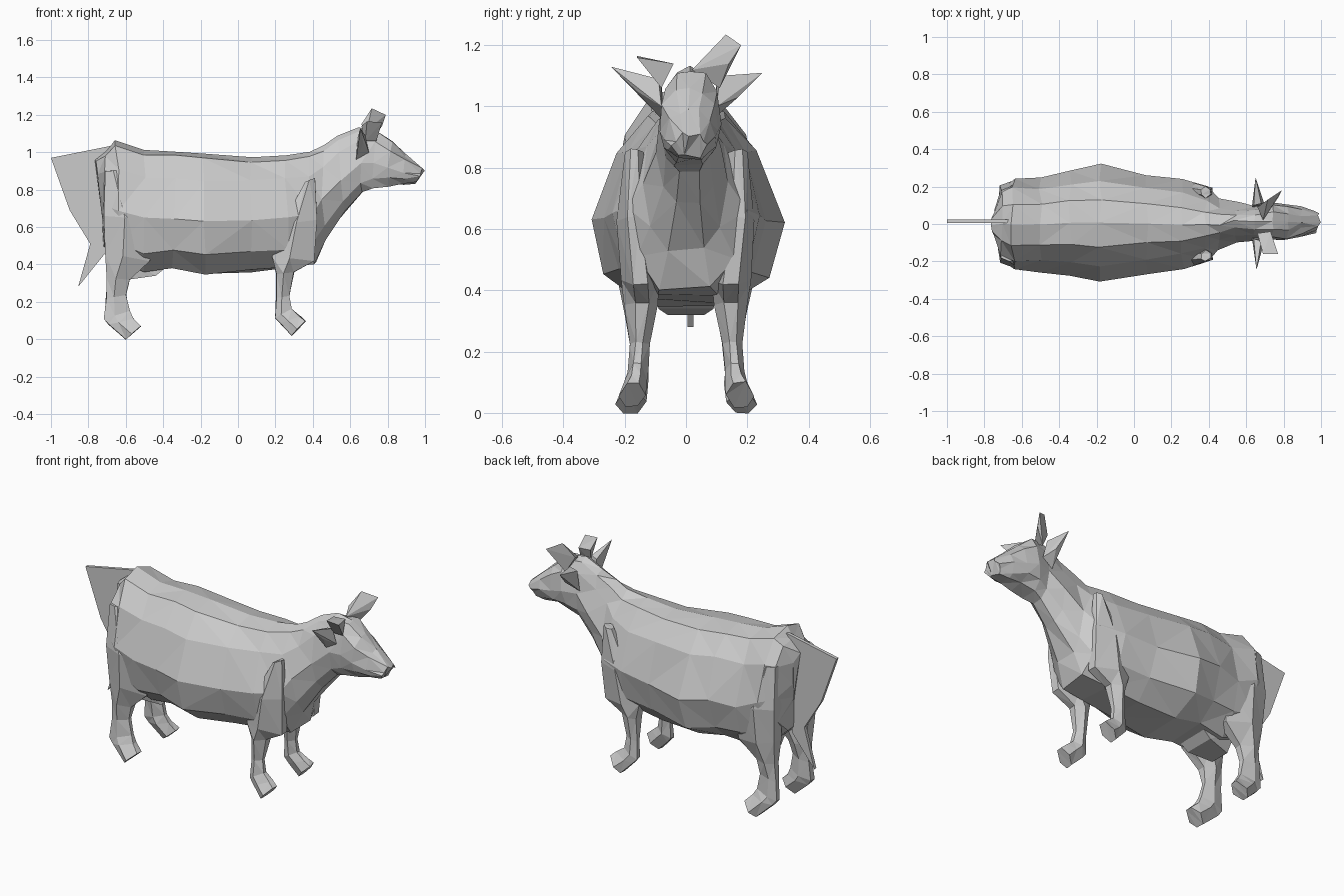
import bpy, bmesh, random
from mathutils import Vector

random.seed(4)


def finish(name, bm):
    bmesh.ops.recalc_face_normals(bm, faces=bm.faces)
    me = bpy.data.meshes.new(name)
    bm.to_mesh(me)
    bm.free()
    ob = bpy.data.objects.new(name, me)
    bpy.context.collection.objects.link(ob)
    return ob


def loft(name, rings, jitter=0.0):
    """Skin a list of point rings into a closed, faceted shape."""
    bm = bmesh.new()
    rows = []
    for ring in rings:
        rows.append([bm.verts.new(Vector(p) + Vector([random.uniform(-jitter, jitter) for _ in p]))
                     for p in ring])
    n = len(rows[0])
    for a, b in zip(rows, rows[1:]):
        for i in range(n):
            j = (i + 1) % n
            bm.faces.new((a[i], a[j], b[j], b[i]))
    bm.faces.new(rows[0])
    bm.faces.new(rows[-1])
    bmesh.ops.triangulate(bm, faces=bm.faces)
    return finish(name, bm)


def hull(name, pts):
    bm = bmesh.new()
    for p in pts:
        bm.verts.new(p)
    bmesh.ops.convex_hull(bm, input=bm.verts)
    return finish(name, bm)


# Body, neck and head: top x,z / bottom x,z / half width / top fullness / y shift
SECTION = [(0, 1), (.42, .955), (.76, .78), (1, .43), (.84, .16), (.42, .0)]
STATIONS = [
    (-.76, .96, -.73, .64, .07, 1.1, 0),
    (-.71, 1.01, -.715, .50, .19, 1.2, 0),
    (-.65, 1.06, -.63, .41, .235, 1.1, 0),
    (-.50, 1.02, -.50, .36, .255, 1, 0),
    (-.34, 1.01, -.35, .375, .28, 1, 0),
    (-.18, 1.00, -.18, .345, .315, .95, 0),
    (.07, .98, .07, .365, .26, .95, 0),
    (.25, .99, .27, .385, .24, .9, 0),
    (.38, 1.00, .41, .41, .20, .85, 0),
    (.45, 1.035, .46, .53, .135, .85, 0),
    (.54, 1.08, .57, .68, .10, .85, .01),
    (.64, 1.125, .66, .79, .09, .9, .01),
    (.74, 1.12, .72, .805, .10, 1.1, .01),
    (.82, 1.06, .80, .825, .10, 1.1, .01),
    (.90, .99, .88, .83, .08, 1.0, .01),
    (.99, .91, .955, .835, .055, 1.0, .015),
]


def body_ring(xt, zt, xb, zb, w, full, dy):
    def point(u, f, s):
        k = full if f > .5 else 1
        return (xb + (xt - xb) * f, dy + s * u * w * k, zb + (zt - zb) * f)
    right = [point(u, f, 1) for u, f in SECTION]
    left = [point(u, f, -1) for u, f in SECTION[:0:-1]]
    return right + left


loft("body_and_head", [body_ring(*s) for s in STATIONS], .009)

# Legs: back x,z / front x,z / inner y / outer y
FRONT_LEG = [
    (.36, .84, .41, .86, .14, .20),
    (.24, .62, .42, .64, .12, .225),
    (.185, .44, .41, .42, .085, .21),
    (.205, .35, .30, .36, .09, .20),
    (.205, .22, .275, .23, .12, .185),
    (.20, .115, .285, .16, .125, .19),
    (.225, .085, .33, .125, .125, .20),
    (.29, .02, .36, .10, .13, .22),
]
HIND_LEG = [
    (-.71, .90, -.60, .90, .12, .20),
    (-.72, .66, -.44, .64, .09, .245),
    (-.71, .46, -.47, .42, .08, .225),
    (-.70, .33, -.58, .32, .10, .20),
    (-.705, .22, -.60, .24, .12, .185),
    (-.715, .11, -.58, .15, .125, .19),
    (-.69, .08, -.56, .11, .125, .20),
    (-.60, .0, -.52, .07, .13, .23),
]


def leg_ring(x0, z0, x1, z1, y0, y1, side):
    out = []
    for t, u in ((0, .3), (0, .75), (.4, 1), (1, .7), (1, .3), (.5, 0)):
        out.append((x0 + (x1 - x0) * t, side * (y0 + (y1 - y0) * u), z0 + (z1 - z0) * t))
    return out


for label, side in (("left", 1), ("right", -1)):
    loft(f"front_leg_{label}", [leg_ring(*r, side) for r in FRONT_LEG], .003)
    loft(f"hind_leg_{label}", [leg_ring(*r, side) for r in HIND_LEG], .003)

# Udder between the hind legs
hull("udder", [(-.58, -.06, .32), (-.58, .06, .32), (-.44, -.09, .34), (-.44, .09, .34),
               (-.62, -.08, .45), (-.62, .08, .45), (-.34, -.1, .42), (-.34, .1, .42)])

# Ears and horns
hull("ear_right", [(.655, -.245, 1.13), (.63, -.07, .95), (.70, -.08, 1.0),
                   (.68, -.09, 1.09), (.64, -.08, 1.08), (.67, -.16, 1.05)])
hull("ear_left", [(.65, .25, 1.11), (.63, .09, .96), (.70, .10, 1.0),
                  (.68, .11, 1.10), (.64, .10, 1.08), (.67, .17, 1.03)])
hull("horn_right", [(.77, -.16, 1.16), (.69, -.16, 1.165), (.66, -.05, 1.14),
                    (.73, -.04, 1.14), (.68, -.08, 1.06), (.74, -.08, 1.06)])
hull("horn_left", [(.715, .13, 1.235), (.79, .18, 1.20), (.77, .14, 1.14),
                   (.66, .09, 1.15), (.69, .02, 1.12), (.71, .11, 1.06)])

# Tail: a thin hanging sheet
bm = bmesh.new()
outline = [(-.65, 1.04), (-1.0, .97), (-.90, .69), (-.79, .51), (-.855, .28),
           (-.71, .46), (-.70, .85)]
bm.faces.new([bm.verts.new((x, .015, z)) for x, z in outline])
tail = finish("tail", bm)
mod = tail.modifiers.new("thickness", 'SOLIDIFY')
mod.thickness = .02
mod.offset = 0
